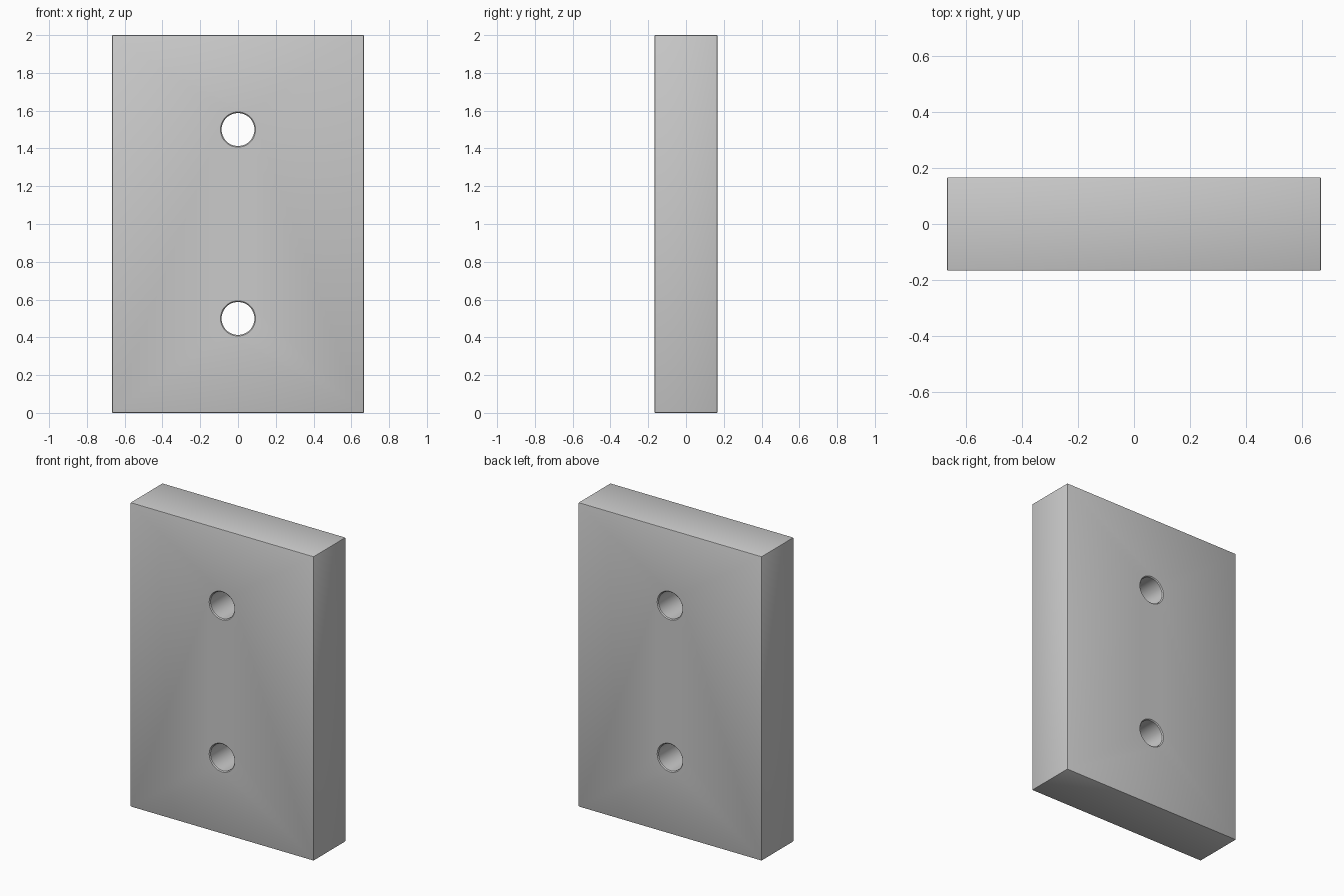
import bpy, bmesh
from math import cos, sin, tau

if "Cube" in bpy.data.objects:
    bpy.data.objects.remove(bpy.data.objects["Cube"])

W, D, H = 1.333, 0.333, 2.0
R, LIP, SEG = 0.087, 0.006, 48


def new_object(name, bm):
    bmesh.ops.recalc_face_normals(bm, faces=bm.faces)
    mesh = bpy.data.meshes.new(name)
    bm.to_mesh(mesh)
    bm.free()
    obj = bpy.data.objects.new(name, mesh)
    bpy.context.collection.objects.link(obj)
    return obj


# Plate with finely eased edges
bm = bmesh.new()
bmesh.ops.create_cube(bm, size=1)
for v in bm.verts:
    v.co = (v.co.x * W, v.co.y * D, (v.co.z + 0.5) * H)
bmesh.ops.bevel(bm, geom=bm.edges[:], offset=0.005, segments=2,
                profile=0.5, affect='EDGES')
plate = new_object("drilled_plate", bm)

# Hole cutters: cylinders along y that flare at both faces
h = D / 2
profile = [(-h - 0.05, R + LIP), (-h, R + LIP), (-h + LIP, R),
           (h - LIP, R), (h, R + LIP), (h + 0.05, R + LIP)]
bm = bmesh.new()
for z in (0.5, 1.5):
    rings = [[bm.verts.new((r * cos(tau * i / SEG), y, z + r * sin(tau * i / SEG)))
              for i in range(SEG)] for y, r in profile]
    for a, b in zip(rings, rings[1:]):
        for i in range(SEG):
            j = (i + 1) % SEG
            bm.faces.new((a[i], a[j], b[j], b[i]))
    bm.faces.new(rings[0])
    bm.faces.new(rings[-1])
cutter = new_object("hole_cutter", bm)

# Drill the holes, then discard the cutter
mod = plate.modifiers.new("holes", 'BOOLEAN')
mod.operation = 'DIFFERENCE'
mod.solver = 'EXACT'
mod.object = cutter
bpy.context.view_layer.objects.active = plate
plate.select_set(True)
bpy.ops.object.modifier_apply(modifier=mod.name)
bpy.data.objects.remove(cutter)
bpy.ops.object.shade_smooth_by_angle(angle=0.5)
